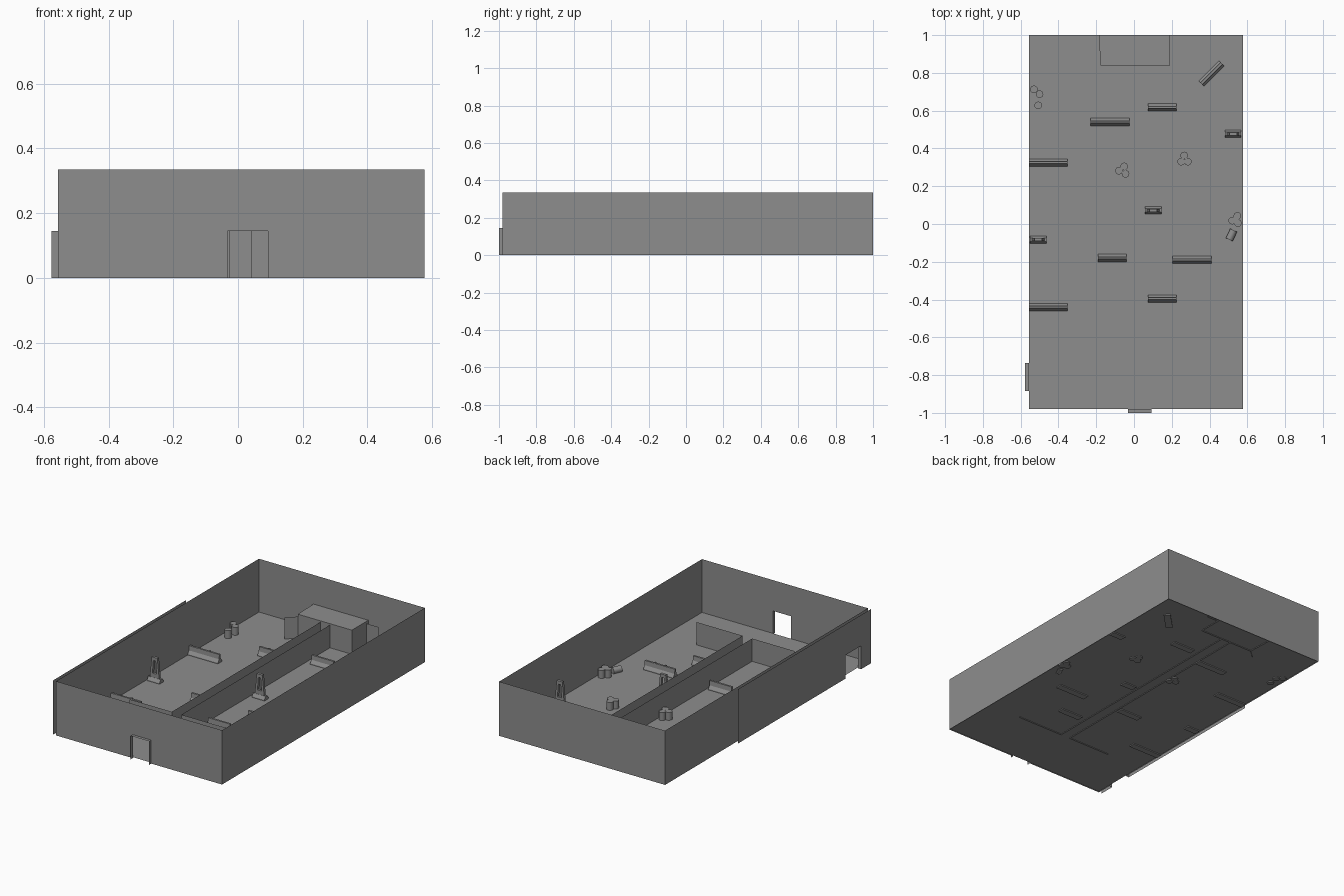
import bpy, bmesh
from math import radians
from mathutils import Matrix, Vector

cube = bpy.data.objects.get("Cube")
if cube:
    bpy.data.objects.remove(cube)

grey = bpy.data.materials.new("concrete grey")
grey.use_nodes = True
grey.diffuse_color = (0.27, 0.27, 0.27, 1)
grey.node_tree.nodes["Principled BSDF"].inputs["Base Color"].default_value = grey.diffuse_color


def finish(name, bm, loc=(0, 0, 0), rot=0):
    mesh = bpy.data.meshes.new(name)
    bm.to_mesh(mesh)
    bm.free()
    mesh.materials.append(grey)
    ob = bpy.data.objects.new(name, mesh)
    bpy.context.collection.objects.link(ob)
    ob.location = loc
    ob.rotation_euler.z = radians(rot)
    return ob


def face(bm, pts):
    return bm.faces.new([bm.verts.new(p) for p in pts])


def upright(bm, a, b, z0, z1):
    """Thin vertical panel between two floor points."""
    face(bm, [(*a, z0), (*b, z0), (*b, z1), (*a, z1)])


def wall(name, a, b, height, door=None):
    """Thin wall, optionally with a doorway given as two distances along it."""
    bm = bmesh.new()
    a, b = Vector(a), Vector(b)
    if door:
        way = (b - a).normalized()
        p, q = a + way * door[0], a + way * door[1]
        upright(bm, a, p, 0, height)
        upright(bm, q, b, 0, height)
        upright(bm, p, q, DOOR_H, height)
    else:
        upright(bm, a, b, 0, height)
    return finish(name, bm)


def door_frame(name, a, b, out):
    """Jambs and lintel of a doorway, reaching outwards from the wall."""
    bm = bmesh.new()
    a, b, out = Vector(a), Vector(b), Vector(out)
    upright(bm, a, a + out, 0, DOOR_H)
    upright(bm, b, b + out, 0, DOOR_H)
    face(bm, [(*p, DOOR_H) for p in (a, b, b + out, a + out)])
    return finish(name, bm)


def prism(bm, outline, depth, axis):
    """Outline extruded evenly both ways along x or y."""
    def place(u, v, d):
        return (d, u, v) if axis == "x" else (u, d, v)
    f = face(bm, [place(u, v, -depth / 2) for u, v in outline])
    ext = bmesh.ops.extrude_face_region(bm, geom=[f], use_keep_orig=True)
    moved = [g for g in ext["geom"] if isinstance(g, bmesh.types.BMVert)]
    bmesh.ops.translate(bm, verts=moved, vec=place(0, 0, depth))
    bmesh.ops.recalc_face_normals(bm, faces=bm.faces)


def barrier(name, x, y, length, rot=0, lugs=()):
    bm = bmesh.new()
    half = [(0.02, 0), (0.02, 0.012), (0.008, 0.03), (0.006, 0.058)]
    prism(bm, half + [(-u, v) for u, v in reversed(half)], length, "x")
    for s in lugs:
        m = Matrix.Translation((s, 0, 0.06)) @ Matrix.Diagonal((0.01, 0.01, 0.006, 1))
        bmesh.ops.create_cube(bm, size=1, matrix=m)
    return finish(name, bm, (x, y, 0), rot)


def arch(name, x, y):
    bm = bmesh.new()
    foot = [(0.02, 0), (0.02, 0.012), (0.009, 0.03)]
    prism(bm, foot + [(-u, v) for u, v in reversed(foot)], 0.085, "x")
    side = [(0, 0.03), (0.032, 0.03), (0.019, 0.155), (0, 0.155),
            (0, 0.135), (0.008, 0.135), (0.014, 0.055), (0, 0.055)]
    for s in (-1, 1):
        prism(bm, [(s * u, v) for u, v in side], 0.016, "y")
    return finish(name, bm, (x, y, 0))


def barrel(name, x, y, lying=False):
    bm = bmesh.new()
    bmesh.ops.create_cone(bm, cap_ends=True, segments=16, radius1=0.02, radius2=0.02, depth=0.055)
    ob = finish(name, bm, (x, y, 0.02 if lying else 0.0275))
    if lying:
        ob.rotation_euler = (radians(90), 0, radians(-25))
    for p in ob.data.polygons:
        p.use_smooth = len(p.vertices) == 4
    for e in ob.data.edges:
        e.use_edge_sharp = sum(e.key in p.edge_keys and len(p.vertices) > 4 for p in ob.data.polygons) > 0
    return ob


# Hall shell
L, R, F, B, H, DOOR_H = -0.557, 0.577, -0.98, 1.0, 0.335, 0.145
bm = bmesh.new()
face(bm, [(L, F, 0.006), (R, F, 0.006), (R, B, 0.006), (L, B, 0.006)])
finish("floor", bm)
wall("front_wall", (L, F), (R, F), H, (0.524, 0.65))
wall("left_wall", (R, F), (R, B), H)
wall("back_wall", (R, B), (L, B), H)
wall("right_wall", (L, F), (L, B), H, (0.095, 0.245))
wall("right_outer_wall", (-0.577, F), (-0.577, 0.315), H, (0.095, 0.245))
door_frame("front_door_frame", (-0.033, F), (0.093, F), (0, -0.02))
door_frame("right_door_frame", (L, -0.885), (L, -0.735), (-0.02, 0))

# Low inner partitions
for side, x, end in (("left", 0.04, 0.357), ("right", -0.025, -0.316)):
    wall(side + "_corridor_wall", (x, -0.61), (x, 0.84), 0.147)
    wall(side + "_cross_wall", (x, -0.61), (end, -0.61), 0.147)

# Back room with roof and open doors
corners = [(-0.185, 1.0), (-0.178, 0.84), (0.19, 0.84), (0.19, 1.0)]
bm = bmesh.new()
for a, b in zip(corners, corners[1:]):
    upright(bm, a, b, 0, 0.155)
face(bm, [(*c, 0.155) for c in corners])
finish("back_room", bm)
wall("back_room_right_door", (-0.178, 0.84), (-0.235, 0.79), 0.14)
wall("back_room_left_door", (0.19, 0.985), (0.27, 0.985), 0.14)

# Barriers
for x, y in ((-0.128, 0.54), (-0.454, 0.325), (0.308, -0.19), (-0.454, -0.44)):
    barrier("long_barrier", x, y, 0.206, lugs=(-0.035, 0.035))
for x, y, rot in ((0.15, 0.617, 0), (-0.115, -0.18, 0), (0.15, -0.395, 0), (0.41, 0.797, 45)):
    barrier("medium_barrier", x, y, 0.15, rot)
for x, y in ((0.525, 0.477), (0.102, 0.072), (-0.507, -0.083)):
    arch("arched_barrier", x, y)

# Barrels
for x, y in ((-0.53, 0.713), (-0.5, 0.687), (-0.507, 0.628),
             (-0.08, 0.282), (-0.052, 0.305), (-0.045, 0.266),
             (0.25, 0.33), (0.266, 0.363), (0.285, 0.33),
             (0.52, 0.018), (0.547, 0.043), (0.55, 0.005)):
    barrel("barrel", x, y)
barrel("fallen_barrel", 0.516, -0.058, lying=True)
